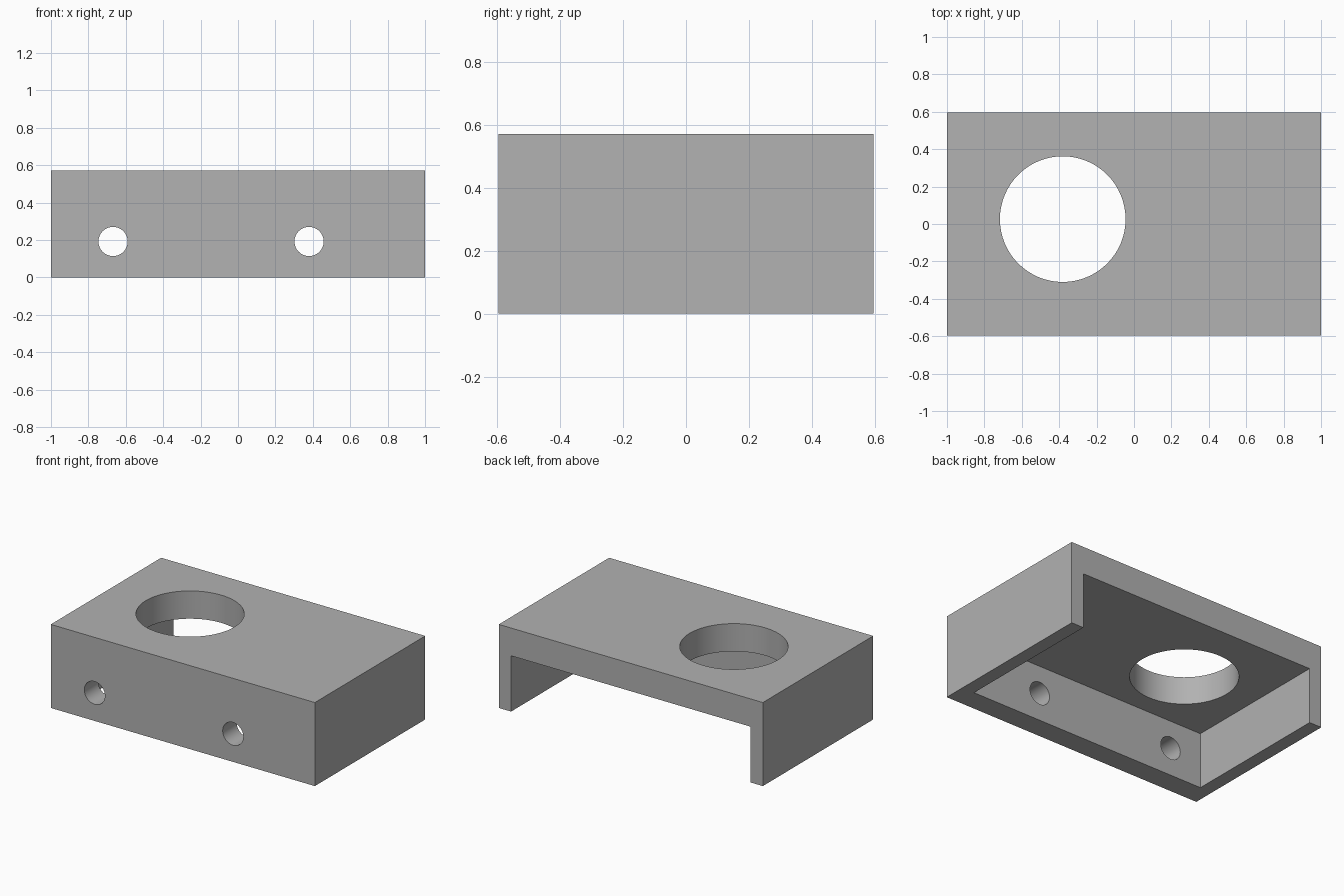
import bpy
import math

if "Cube" in bpy.data.objects:
    bpy.data.objects.remove(bpy.data.objects["Cube"], do_unlink=True)

# Overall sizes
HALF_X, HALF_Y, HEIGHT = 1.0, 0.597, 0.572
SIDE_WALL, FRONT_WALL, TOP_WALL = 0.093, 0.15, 0.19

grey = bpy.data.materials.new("plain_grey")
grey.use_nodes = True
colour = (0.445, 0.445, 0.445, 1)
grey.diffuse_color = colour
grey.node_tree.nodes["Principled BSDF"].inputs["Base Color"].default_value = colour


def box(name, low, high):
    """Box spanning two opposite corners."""
    centre = [(a + b) / 2 for a, b in zip(low, high)]
    bpy.ops.mesh.primitive_cube_add(size=1, location=centre)
    obj = bpy.context.object
    obj.name = name
    obj.scale = [b - a for a, b in zip(low, high)]
    bpy.ops.object.transform_apply(location=True, rotation=True, scale=True)
    obj.data.materials.append(grey)
    return obj


def drill(name, radius, depth, location, tilt=0):
    """Round cutter, upright unless tilted."""
    bpy.ops.mesh.primitive_cylinder_add(vertices=64, radius=radius, depth=depth,
                                        location=location, rotation=(tilt, 0, 0))
    obj = bpy.context.object
    obj.name = name
    obj.data.materials.append(grey)
    return obj


# Outer block
body = box("bracket_body", (-HALF_X, -HALF_Y, 0), (HALF_X, HALF_Y, HEIGHT))

# Cavity open at the bottom and back
cutters = [box("cavity_cutter",
               (SIDE_WALL - HALF_X, FRONT_WALL - HALF_Y, -0.2),
               (HALF_X - SIDE_WALL, HALF_Y + 0.2, HEIGHT - TOP_WALL))]

# Large hole through the top plate
cutters.append(drill("top_hole_cutter", 0.336, 0.5, (-0.381, 0.026, HEIGHT)))

# Two mounting holes through the front wall
for side, x in (("right", -0.668), ("left", 0.38)):
    cutters.append(drill(side + "_mount_hole_cutter", 0.078, 0.5,
                         (x, -HALF_Y, 0.192), math.pi / 2))

# Cut everything and remove the helpers
bpy.ops.object.select_all(action="DESELECT")
bpy.context.view_layer.objects.active = body
body.select_set(True)
for cutter in cutters:
    cutter.hide_render = True
    mod = body.modifiers.new(cutter.name, "BOOLEAN")
    mod.operation = "DIFFERENCE"
    mod.solver = "EXACT"
    mod.object = cutter
    bpy.ops.object.modifier_apply(modifier=mod.name)
    bpy.data.objects.remove(cutter, do_unlink=True)

bpy.ops.object.shade_smooth_by_angle(angle=math.radians(30))
